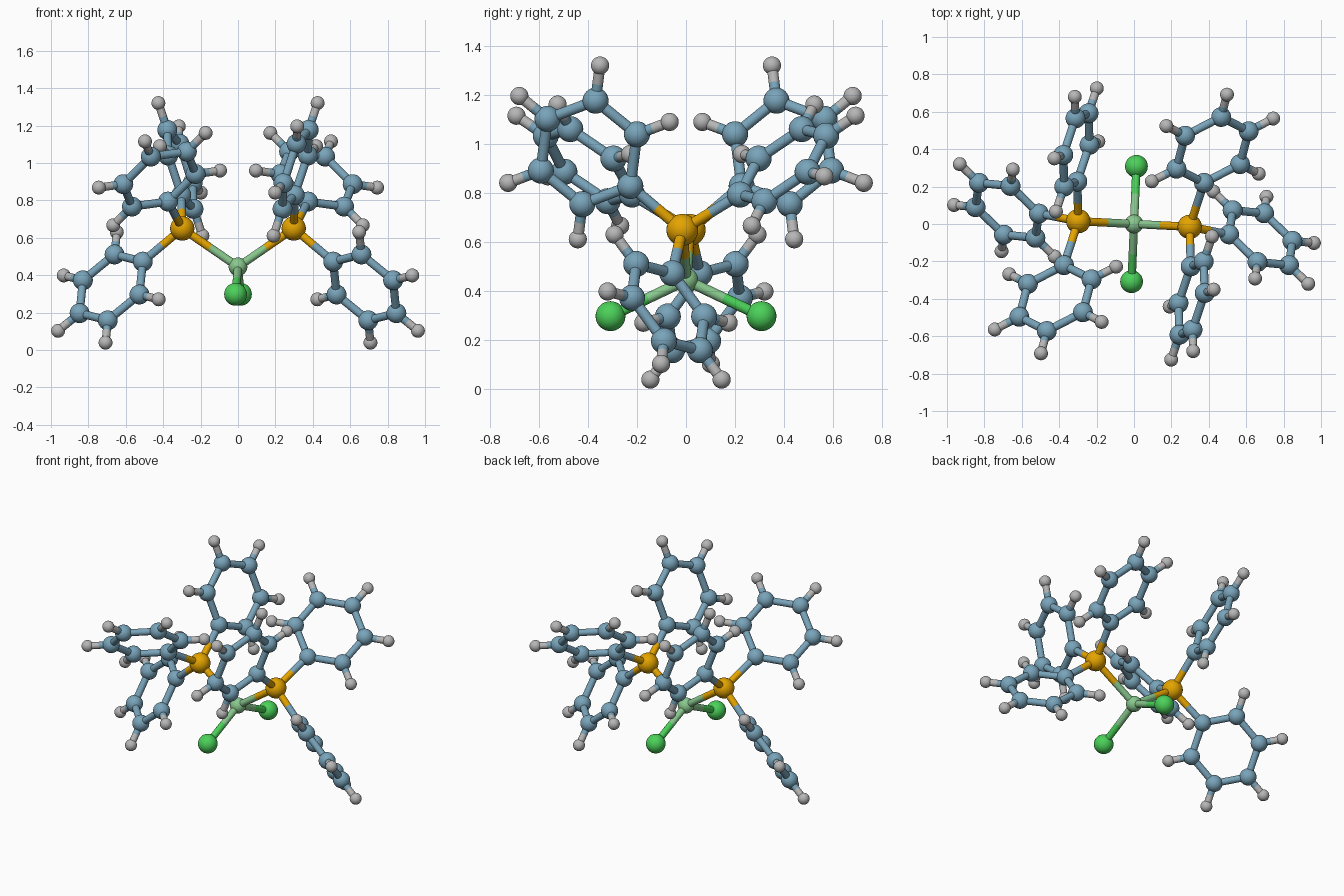
import bpy, bmesh, math
from mathutils import Vector, Matrix

if "Cube" in bpy.data.objects:
    bpy.data.objects.remove(bpy.data.objects["Cube"])

BOND = 0.022
RADIUS = {"metal": 0.05, "chlorine": 0.061, "phosphorus": 0.065, "carbon": 0.053, "hydrogen": 0.037}
COLOUR = {"metal": (0.25, 0.58, 0.27, 1), "chlorine": (0.07, 0.64, 0.10, 1),
          "phosphorus": (0.78, 0.37, 0.0, 1), "carbon": (0.19, 0.37, 0.49, 1),
          "hydrogen": (0.47, 0.47, 0.47, 1)}
KINDS = list(COLOUR)
MATS = []
for kind in KINDS:
    m = bpy.data.materials.new(kind)
    m.diffuse_color = COLOUR[kind]
    m.use_nodes = True
    m.node_tree.nodes["Principled BSDF"].inputs["Base Color"].default_value = m.diffuse_color
    MATS.append(m)


def paint(bm, start, kind):
    bm.faces.ensure_lookup_table()
    for f in bm.faces[start:]:
        f.material_index = KINDS.index(kind)
        f.smooth = True


def ball(bm, p, kind):
    n = len(bm.faces)
    bmesh.ops.create_uvsphere(bm, u_segments=28, v_segments=16, radius=RADIUS[kind],
                              matrix=Matrix.Translation(p))
    paint(bm, n, kind)


def rod(bm, a, b, kind):
    n, d = len(bm.faces), b - a
    mat = Matrix.Translation((a + b) / 2) @ d.to_track_quat('Z', 'Y').to_matrix().to_4x4()
    bmesh.ops.create_cone(bm, cap_ends=False, segments=20, radius1=BOND, radius2=BOND,
                          depth=d.length, matrix=mat)
    paint(bm, n, kind)


def bond(bm, a, kind_a, b, kind_b):
    # each half of a bond takes the colour of its own atom
    if kind_a == kind_b:
        rod(bm, a, b, kind_a)
    else:
        mid = (a + b) / 2
        rod(bm, a, mid, kind_a)
        rod(bm, mid, b, kind_b)


def finish(bm, name, paired=True):
    me = bpy.data.meshes.new(name)
    bm.to_mesh(me)
    bm.free()
    for m in MATS:
        me.materials.append(m)
    # the model has two-fold symmetry around the vertical axis
    for side, turn in (("right", 0), ("left", math.pi))[:2 if paired else 1]:
        ob = bpy.data.objects.new(f"{name}_{side}" if paired else name, me)
        ob.rotation_euler.z = turn
        bpy.context.collection.objects.link(ob)


NI = Vector((0, 0, 0.445))
CL = Vector((0.013, 0.308, 0.298))
P = Vector((0.298, -0.015, 0.65))

# central metal atom
bm = bmesh.new()
ball(bm, NI, "metal")
finish(bm, "metal_atom", False)

# chlorine and phosphorus atoms with their bonds to the metal
for name, pos in (("chlorine", CL), ("phosphorus", P)):
    bm = bmesh.new()
    ball(bm, pos, name)
    bond(bm, NI, "metal", pos, name)
    finish(bm, name + "_atom")

# six-sided rings: centre, offset of first carbon, offset of second carbon
RINGS = {
    "back_ring": ((0.42, 0.396, 0.914), (-0.046, -0.176, -0.12), (0.147, -0.076, -0.147)),
    "lower_ring": ((0.678, -0.073, 0.335), (-0.169, 0.017, 0.138), (-0.018, -0.13, 0.176)),
    "upright_ring": ((0.308, -0.396, 0.966), (-0.005, 0.169, -0.137), (0.065, 0.196, 0.074)),
}
for name, spec in RINGS.items():
    c, u, v = map(Vector, spec)
    offsets = [u, v, v - u, -u, -v, u - v]
    bm = bmesh.new()
    bond(bm, P, "phosphorus", c + u, "carbon")
    for i, o in enumerate(offsets):
        ball(bm, c + o, "carbon")
        bond(bm, c + o, "carbon", c + offsets[(i + 1) % 6], "carbon")
        if i:  # every carbon but the first carries a hydrogen
            h = c + o * 1.68
            ball(bm, h, "hydrogen")
            bond(bm, c + o, "carbon", h, "hydrogen")
    finish(bm, name)
